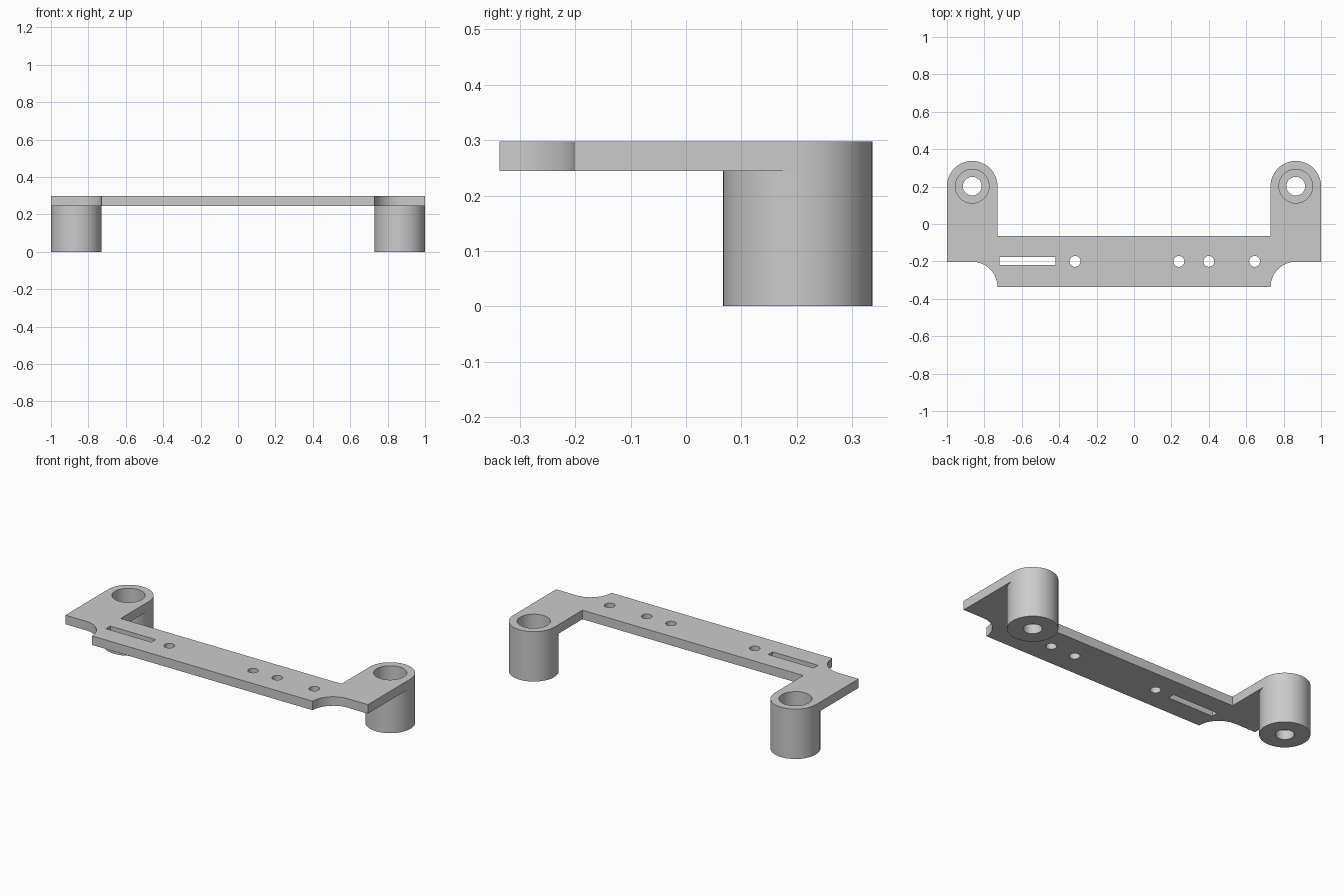
import bpy
import bmesh
from math import sin, cos, pi

cube = bpy.data.objects.get("Cube")
if cube:
    bpy.data.objects.remove(cube, do_unlink=True)

TOP, UNDER = 0.298, 0.244      # plate faces
R = 0.135                      # leg and corner radius
LEG_X, LEG_Y = 1 - R, 0.202
FRONT, BACK = -0.337, -0.065   # crossbar edges
STEPS = 32                     # segments per half circle

grey = bpy.data.materials.new("Light grey")
grey.use_nodes = True
colour = (0.6, 0.6, 0.6, 1)
grey.diffuse_color = colour
grey.node_tree.nodes["Principled BSDF"].inputs["Base Color"].default_value = colour


def arc(cx, cy, r, start, end, n):
    return [(cx + r * cos(start + (end - start) * i / n),
             cy + r * sin(start + (end - start) * i / n)) for i in range(n + 1)]


def circle(cx, cy, r):
    return arc(cx, cy, r, 0, 2 * pi, 2 * STEPS)[:-1]


def prism(name, outline, z0, z1):
    """Extrude a flat outline from z0 to z1."""
    bm = bmesh.new()
    face = bm.faces.new([bm.verts.new((x, y, z0)) for x, y in outline])
    grown = bmesh.ops.extrude_face_region(bm, geom=[face])["geom"]
    for v in grown:
        if isinstance(v, bmesh.types.BMVert):
            v.co.z = z1
    bmesh.ops.recalc_face_normals(bm, faces=bm.faces)
    mesh = bpy.data.meshes.new(name)
    bm.to_mesh(mesh)
    bm.free()
    mesh.materials.append(grey)
    obj = bpy.data.objects.new(name, mesh)
    bpy.context.collection.objects.link(obj)
    return obj


def combine(target, tool, operation):
    """Apply a boolean and discard the tool."""
    mod = target.modifiers.new(operation.title(), 'BOOLEAN')
    mod.operation, mod.solver, mod.object = operation, 'EXACT', tool
    bpy.context.view_layer.objects.active = target
    bpy.ops.object.modifier_apply(modifier=mod.name)
    bpy.data.objects.remove(tool, do_unlink=True)


# Plate: half outline with scooped corner and rounded arm, then mirrored
half = arc(LEG_X, FRONT, R, pi, pi / 2, STEPS // 2)
half += [(1, FRONT + R)]
half += arc(LEG_X, LEG_Y, R, 0, pi, STEPS)
half += [(1 - 2 * R, BACK)]
bracket = prism("mounting_bracket", half + [(-x, y) for x, y in reversed(half)], UNDER, TOP)

# Legs with a deep counterbore and a narrow through hole
for side in (-1, 1):
    x = side * LEG_X
    combine(bracket, prism("leg", circle(x, LEG_Y, R), 0, UNDER), 'UNION')
    combine(bracket, prism("counterbore", circle(x, LEG_Y, 0.09), 0.054, 0.4), 'DIFFERENCE')
    combine(bracket, prism("bolt_hole", circle(x, LEG_Y, 0.05), -0.1, 0.2), 'DIFFERENCE')

# Crossbar holes and slot
for x in (-0.315, 0.24, 0.4, 0.645):
    combine(bracket, prism("screw_hole", circle(x, -0.2, 0.029), 0.1, 0.4), 'DIFFERENCE')
slot = [(-0.72, -0.218), (-0.42, -0.218), (-0.42, -0.177), (-0.72, -0.177)]
combine(bracket, prism("slot", slot, 0.1, 0.4), 'DIFFERENCE')

# Smooth the round walls, keep the edges sharp
bracket.select_set(True)
bpy.context.view_layer.objects.active = bracket
bpy.ops.object.shade_smooth_by_angle(angle=pi / 6)
